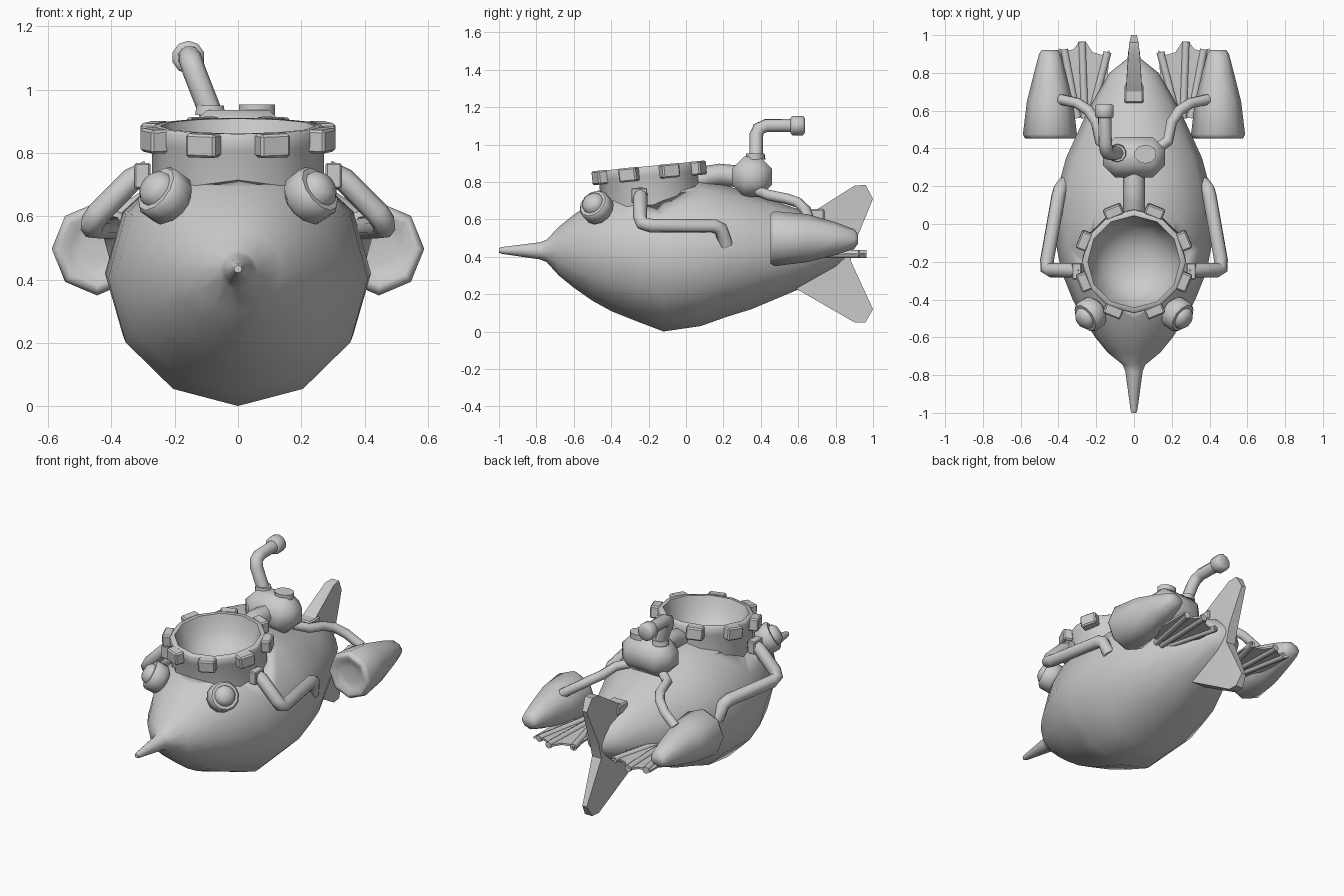
import bpy, bmesh
from math import cos, sin, pi, radians
from mathutils import Matrix, Vector

cube = bpy.data.objects.get("Cube")
if cube:
    bpy.data.objects.remove(cube)

grey = bpy.data.materials.new("plain_grey")
grey.use_nodes = True
grey.diffuse_color = (0.6, 0.6, 0.6, 1)
grey.node_tree.nodes["Principled BSDF"].inputs["Base Color"].default_value = grey.diffuse_color
ALONG_Y = Matrix.Rotation(radians(-90), 4, "X")


def activate(ob):
    bpy.ops.object.select_all(action="DESELECT")
    ob.select_set(True)
    bpy.context.view_layer.objects.active = ob


def finish(name, bm, place=Matrix(), angle=50):
    bmesh.ops.recalc_face_normals(bm, faces=bm.faces)
    bm.transform(place)
    mesh = bpy.data.meshes.new(name)
    bm.to_mesh(mesh)
    bm.free()
    mesh.materials.append(grey)
    ob = bpy.data.objects.new(name, mesh)
    bpy.context.collection.objects.link(ob)
    activate(ob)
    bpy.ops.object.shade_smooth_by_angle(angle=radians(angle))
    return ob


def loft(name, rings, sides, place=ALONG_Y, angle=50):
    """Rings are (distance, half width, half height, lift)."""
    bm = bmesh.new()
    loops = []
    for t, rx, ry, lift in rings:
        loops.append([bm.verts.new((rx * sin(2 * pi * i / sides),
                                    ry * cos(2 * pi * i / sides) - lift, t))
                      for i in range(sides)])
    for a, b in zip(loops, loops[1:]):
        for i in range(sides):
            j = (i + 1) % sides
            bm.faces.new((a[i], a[j], b[j], b[i]))
    bm.faces.new(loops[0])
    bm.faces.new(loops[-1])
    return finish(name, bm, place, angle)


def lathe(name, profile, sides, place, angle=50):
    return loft(name, [(z, r, r, 0) for r, z in profile], sides, place, angle)


def block(name, size, place, bevel=0.008, angle=35):
    bm = bmesh.new()
    bmesh.ops.create_cube(bm, size=1, matrix=Matrix.Diagonal((*size, 1)))
    bmesh.ops.bevel(bm, geom=bm.edges[:], offset=bevel, segments=1, affect="EDGES")
    return finish(name, bm, place, angle)


def plate(name, points, place):
    """Flat outline of (u, v, half thickness)."""
    bm = bmesh.new()
    top = [bm.verts.new((u, v, h)) for u, v, h in points]
    low = [bm.verts.new((u, v, -h)) for u, v, h in points]
    caps = [bm.faces.new(top), bm.faces.new(low[::-1])]
    for i in range(len(points)):
        j = (i + 1) % len(points)
        bm.faces.new((top[i], low[i], low[j], top[j]))
    bmesh.ops.triangulate(bm, faces=caps)
    return finish(name, bm, place, 30)


def tube(name, points, radius):
    curve = bpy.data.curves.new(name, "CURVE")
    curve.dimensions = "3D"
    curve.bevel_depth = radius
    curve.bevel_resolution = 2
    curve.use_fill_caps = True
    line = curve.splines.new("POLY")
    line.points.add(len(points) - 1)
    for p, co in zip(line.points, points):
        p.co = (*co, 1)
    curve.materials.append(grey)
    ob = bpy.data.objects.new(name, curve)
    bpy.context.collection.objects.link(ob)
    activate(ob)
    bpy.ops.object.convert(target="MESH")
    bpy.ops.object.shade_smooth_by_angle(angle=radians(50))


# Hull flowing out of the nose spike, with an opening cut for the hatch
hull = loft("hull", [
    (-1.0, 0.012, 0.012, 0.434), (-0.985, 0.018, 0.018, 0.434),
    (-0.78, 0.046, 0.046, 0.432), (-0.745, 0.06, 0.06, 0.432),
    (-0.68, 0.14, 0.13, 0.43), (-0.60, 0.205, 0.195, 0.43),
    (-0.50, 0.27, 0.265, 0.43), (-0.40, 0.325, 0.315, 0.425),
    (-0.25, 0.385, 0.37, 0.42), (-0.12, 0.41, 0.402, 0.403),
    (0.08, 0.42, 0.39, 0.42), (0.22, 0.395, 0.35, 0.43),
    (0.35, 0.36, 0.31, 0.43), (0.60, 0.245, 0.215, 0.44),
    (0.80, 0.13, 0.115, 0.455), (0.88, 0.03, 0.035, 0.45)], 12, ALONG_Y, 60)
hatch = Matrix.Translation((0, -0.2, 0.885)) @ Matrix.Rotation(radians(5.5), 4, "X")
cutter = lathe("hatch_cutter", [(0.255, -0.26), (0.255, 0.1)], 12, hatch)
cut = hull.modifiers.new("hatch_opening", "BOOLEAN")
cut.operation = "DIFFERENCE"
cut.solver = "EXACT"
cut.object = cutter
activate(hull)
bpy.ops.object.modifier_apply(modifier=cut.name)
bpy.data.objects.remove(cutter)

# Open hatch collar with its bowl and rim blocks
lathe("hatch_collar", [(0.272, -0.23), (0.272, -0.06), (0.275, -0.05), (0.275, -0.008),
                       (0.268, 0), (0.245, 0), (0.235, -0.03), (0.21, -0.095),
                       (0.17, -0.145), (0.115, -0.18), (0.06, -0.197), (0.01, -0.2)],
      12, hatch, 60)
for i in range(8):
    turn = Matrix.Rotation(radians(22.5 + 45 * i), 4, "Z")
    block("rim_block", (0.1, 0.06, 0.075),
          hatch @ turn @ Matrix.Translation((0, 0.285, -0.036)))

# Machine box, its button and the pipe to the hatch
block("machine_box", (0.33, 0.215, 0.215), Matrix.Translation((0, 0.353, 0.828)), 0.066, 60)
loft("box_button", [(0.92, 0.06, 0.05, 0), (0.953, 0.06, 0.05, 0)], 10,
     Matrix.Translation((0.06, 0.37, 0)))
tube("hatch_pipe", [(0, 0.065, 0.81), (0, 0.12, 0.83), (0, 0.18, 0.84), (0, 0.28, 0.83)], 0.058)

# Periscope
tube("periscope_pipe", [(-0.08, 0.375, 0.91), (-0.135, 0.375, 1.05), (-0.147, 0.39, 1.085),
                        (-0.152, 0.43, 1.102), (-0.156, 0.60, 1.102)], 0.037)
lathe("periscope_base", [(0.05, 0.92), (0.045, 0.95)], 10,
      Matrix.Translation((-0.088, 0.375, 0)))
lathe("periscope_head", [(0.042, 0.56), (0.052, 0.57), (0.052, 0.625), (0.04, 0.635)], 10,
      Matrix.Translation((-0.157, 0, 1.102)) @ ALONG_Y)

# Vertical tail fin
plate("tail_fin", [(0.60, 0.59, 0.05), (0.90, 0.78, 0.03), (0.96, 0.785, 0.025),
                   (1.0, 0.71, 0.015), (0.905, 0.48, 0.032), (0.88, 0.38, 0.032),
                   (1.0, 0.12, 0.015), (0.96, 0.05, 0.025), (0.90, 0.05, 0.03),
                   (0.57, 0.24, 0.05)],
      Matrix(((0, 0, 1, 0), (1, 0, 0, 0), (0, 1, 0, 0), (0, 0, 0, 1))))
block("fin_root_block", (0.10, 0.10, 0.06), Matrix.Translation((0, 0.69, 0.625)))

for s, side in ((1, "left"), (-1, "right")):
    # Rear pod with a rounded lip and a shallow dished front
    loft(side + "_pod", [(0.475, 0.05, 0.05, 0.497), (0.47, 0.085, 0.085, 0.497),
                         (0.452, 0.115, 0.115, 0.497), (0.452, 0.132, 0.134, 0.497),
                         (0.475, 0.143, 0.147, 0.497), (0.65, 0.122, 0.128, 0.50),
                         (0.80, 0.084, 0.088, 0.497), (0.90, 0.058, 0.052, 0.495),
                         (0.92, 0.044, 0.025, 0.495)],
         8, Matrix.Translation((0.445 * s, 0, 0)) @ ALONG_Y, 80)

    # Hose from the box to the pod
    tube(side + "_hose", [(0.11 * s, 0.39, 0.75), (0.18 * s, 0.44, 0.73),
                          (0.20 * s, 0.54, 0.71), (0.24 * s, 0.60, 0.69),
                          (0.30 * s, 0.64, 0.65), (0.39 * s, 0.66, 0.59)], 0.029)

    # Side arm and its bracket
    tube(side + "_arm", [(0.28 * s, -0.245, 0.74), (0.335 * s, -0.245, 0.715),
                         (0.44 * s, -0.245, 0.61), (0.46 * s, -0.235, 0.58),
                         (0.46 * s, -0.19, 0.567), (0.40 * s, 0.15, 0.565),
                         (0.39 * s, 0.185, 0.55), (0.365 * s, 0.215, 0.46)], 0.038)
    block(side + "_arm_bracket", (0.05, 0.085, 0.08),
          Matrix.Translation((0.302 * s, -0.25, 0.728)), 0.005)

    # Headlight with a domed lens
    aim = Vector((0.68 * s, -0.48, 0.5)).to_track_quat("Z", "Y").to_matrix().to_4x4()
    lamp = Matrix.Translation((0.24 * s, -0.485, 0.672)) @ aim
    lathe(side + "_headlight", [(0.06, -0.07), (0.088, -0.045), (0.088, 0.015),
                                (0.078, 0.027)], 12, lamp)
    lathe(side + "_lens", [(0.062, 0.02), (0.058, 0.042), (0.04, 0.06), (0.012, 0.067)],
          12, lamp)

    # Webbed fan between hull and pod
    web = [(0.15, 0.60), (0.13, 0.92), (0.17, 0.895), (0.22, 0.91), (0.255, 0.965),
           (0.29, 0.965), (0.32, 0.925), (0.36, 0.915), (0.40, 0.93), (0.40, 0.60)]
    plate(side + "_web", [(x * s, y, 0.006) for x, y in web],
          Matrix.Translation((0, 0, 0.415)))
    for root, tip, end in ((0.23, 0.14, 0.91), (0.26, 0.275, 0.965), (0.30, 0.37, 0.925)):
        tube(side + "_web_rib", [(root * s, 0.56, 0.415), (tip * s, end, 0.415)], 0.021)
